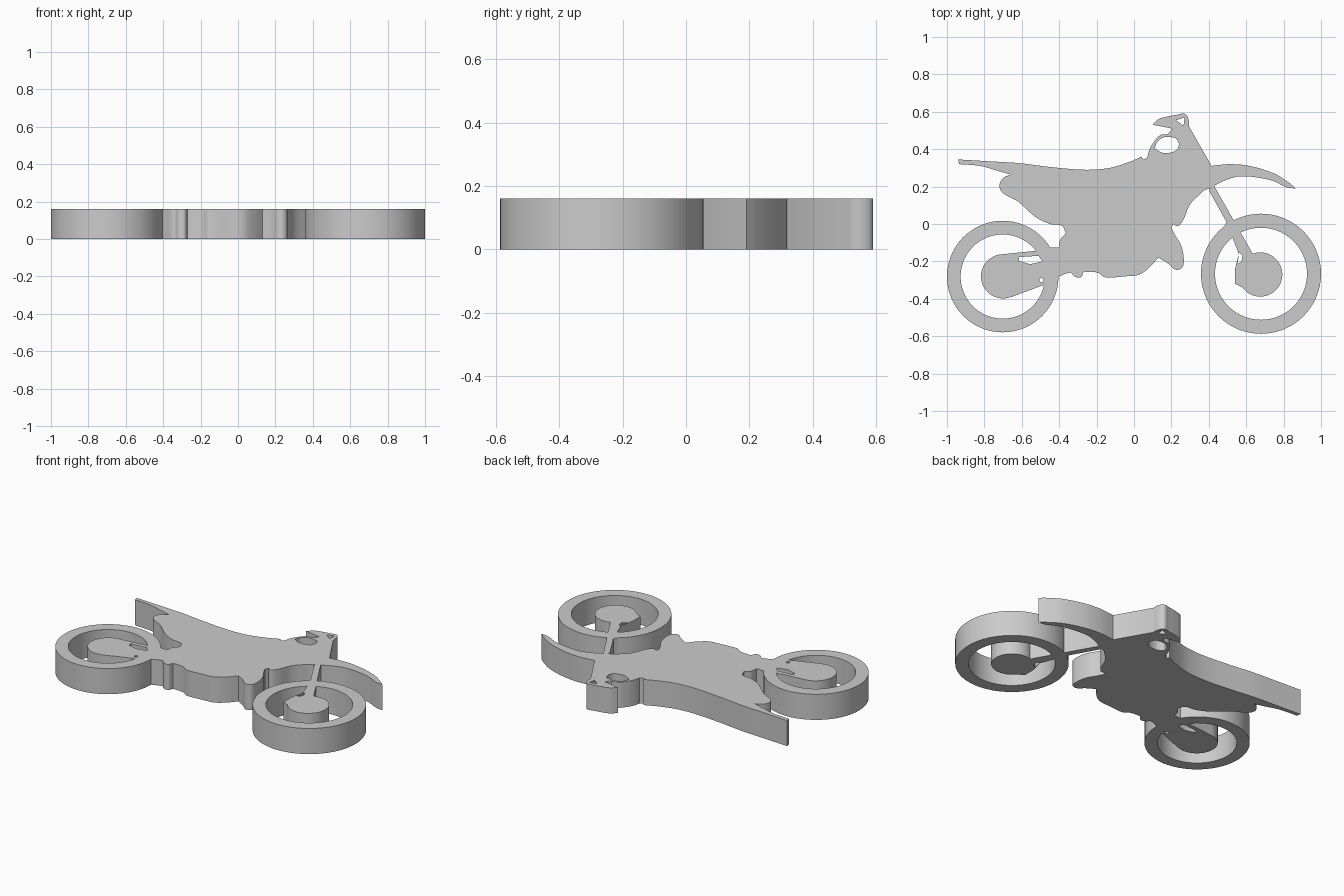
import bpy
import bmesh
from math import cos, sin, tau, radians
from mathutils import Vector
from mathutils.geometry import delaunay_2d_cdt, interpolate_bezier

THICKNESS = 0.16
UNIT = 0.01          # outlines are drawn in hundredths
CURVE_STEPS = 6
SOLID, CUT = True, False

old_cube = bpy.data.objects.get("Cube")
if old_cube:
    bpy.data.objects.remove(old_cube, do_unlink=True)


def smooth_run(points):
    """Smooth open curve through the points, without its first point."""
    if len(points) == 2:
        return points[1:]
    last = len(points) - 1
    tangents = [(points[min(i + 1, last)] - points[max(i - 1, 0)]).normalized()
                for i in range(last + 1)]
    result = []
    for i in range(last):
        start, end = points[i], points[i + 1]
        reach = (end - start).length / 3
        curve = interpolate_bezier(start, start + tangents[i] * reach,
                                   end - tangents[i + 1] * reach, end,
                                   CURVE_STEPS)
        result.extend(curve[1:])
    return result


def outline(*runs):
    """Closed outline of smooth runs that meet in sharp corners."""
    runs = [[Vector(p) * UNIT for p in run] for run in runs]
    points, corner = [], runs[-1][-1]
    for run in runs:
        points.extend(smooth_run([corner] + run))
        corner = run[-1]
    return [Vector((p[0], p[1])) for p in points]


def polygon(*points):
    """Closed outline with straight sides."""
    return outline(*[[p] for p in points])


def circle(centre, radius, sides=72):
    middle = Vector(centre) * UNIT
    return [middle + Vector((cos(tau * i / sides), sin(tau * i / sides)))
            * radius * UNIT for i in range(sides)]


def signed_area(points):
    return sum(a.cross(b) for a, b in zip(points, points[1:] + points[:1]))


def build_plate(name, layers, material):
    """Merge the layers in order, later ones winning, and extrude the result."""
    verts, faces = [], []
    for shape, _ in layers:
        if signed_area(shape) < 0:
            shape = shape[::-1]
        faces.append(list(range(len(verts), len(verts) + len(shape))))
        verts.extend(shape)
    flat, _, triangles, _, _, sources = delaunay_2d_cdt(verts, [], faces, 1, 1e-5)

    bm = bmesh.new()
    corners = [bm.verts.new((p.x, p.y, 0)) for p in flat]
    for triangle, source in zip(triangles, sources):
        if source and layers[max(source)][1] is SOLID:
            bm.faces.new([corners[i] for i in triangle])
    loose = [v for v in bm.verts if not v.link_faces]
    bmesh.ops.delete(bm, geom=loose, context='VERTS')

    # Raise a copy of the flat shape to make the top and the side walls
    extruded = bmesh.ops.extrude_face_region(bm, geom=bm.faces[:],
                                             use_keep_orig=True)
    raised = [g for g in extruded["geom"] if isinstance(g, bmesh.types.BMVert)]
    bmesh.ops.translate(bm, verts=raised, vec=(0, 0, THICKNESS))
    bmesh.ops.recalc_face_normals(bm, faces=bm.faces[:])

    mesh = bpy.data.meshes.new(name)
    bm.to_mesh(mesh)
    bm.free()
    mesh.materials.append(material)
    plate = bpy.data.objects.new(name, mesh)
    bpy.context.collection.objects.link(plate)
    bpy.ops.object.select_all(action='DESELECT')
    plate.select_set(True)
    bpy.context.view_layer.objects.active = plate
    bpy.ops.object.shade_smooth_by_angle(angle=radians(30))
    return plate


def make_material(name, colour):
    material = bpy.data.materials.new(name)
    material.use_nodes = True
    material.diffuse_color = colour
    material.node_tree.nodes["Principled BSDF"].inputs["Base Color"].default_value = colour
    return material


# Wheels: tyre discs with open centres, and hubs
rear_axle, front_axle = (-70.2, -28.1), (67.9, -26.6)
rear_tyre, rear_opening = circle(rear_axle, 29.8), circle(rear_axle, 22.5)
front_tyre, front_opening = circle(front_axle, 32.1), circle(front_axle, 24.6)
rear_hub = circle((-70, -28), 11.8)
front_hub = circle((67.5, -27), 11.8)

# Swingarm reaching from the rear hub to the engine, with its gaps
swingarm = polygon((-71.5, -16.3), (-52, -14.3), (-44, -14), (-44, -31),
                   (-48, -32.5), (-66, -39.2), (-70, -28))
swingarm_slot = polygon((-61.5, -17.7), (-51, -17), (-49, -20), (-55.5, -21.5),
                        (-61.5, -19.7))
swingarm_notch = circle((-49.5, -30), 1.1, 12)

# Tail, seat, tank and engine
body = outline(
    [(-77, 33.5), (-61, 32.5), (-45, 30.5), (-26, 29), (-13, 30), (-3, 33), (4, 36)],
    [(5, 34.5)], [(7, 35.5)], [(30, 40)], [(41, 31)], [(43, 20)], [(37.5, 18)],
    [(30, 10.5), (27, 3.5), (24.5, -0.5), (22.5, -1), (21, 0)],
    [(20, -2)],
    [(22, -6), (25, -11), (26.5, -17), (26, -23), (22.5, -24.5), (18, -21), (13, -18)],
    [(8.5, -23), (3, -27), (-5, -28), (-15.5, -28.5), (-19.5, -26), (-27, -25.5)],
    [(-28.5, -28.5), (-32, -28), (-34, -26), (-40, -28)],
    [(-45, -30)], [(-45, -12.5)], [(-40, -12.5)],
    [(-39.5, -8.5), (-36.5, -5)],
    [(-38.5, -1), (-45, 0), (-53, 4), (-62, 12), (-70, 16.5), (-72, 20.5),
     (-70, 24.5), (-66, 26.5)],
    [(-71.5, 28), (-82, 31), (-93.5, 32)],
    [(-94, 34.5)])

# Steering head and handlebar, with the openings around the bar
steering_head = outline(
    [(8, 39), (10, 43), (14, 47.5), (18, 48)], [(20.5, 51)],
    [(15.5, 52), (10, 53)],
    [(13, 56), (18, 57.5), (23.5, 58.5), (27, 59), (29, 56.5), (29.5, 52)],
    [(41.5, 31)], [(30, 25)], [(7, 35)])
bar_opening = outline(
    [(12.5, 44), (16.5, 46.5), (22.5, 46)],
    [(24, 42.5), (22, 39), (15.5, 38), (11, 40.5)])
grip_opening = polygon((22.5, 55.5), (27, 57), (26.5, 52.5))

# Front mudguard
mudguard = outline(
    [(51, 32), (62, 31), (75, 27), (83, 22), (86.5, 19)],
    [(82, 19.5), (73, 23.5), (57, 25.5), (48, 23), (43, 20.5)],
    [(38, 25)], [(41, 31)])

# Front fork and its foot beside the hub
fork = polygon((42.5, 21), (63.5, -16), (68, -25), (59, -34.5), (54, -32),
               (54, -24), (56, -16), (52, -5.5), (47.5, -2.5), (49.5, 1), (40, 18))
fork_slot = polygon((56.2, -15), (58, -17), (57.5, -20), (55.3, -21.5))

grey = make_material("plain grey", (0.6, 0.6, 0.6, 1))
build_plate("motorbike_plate", [
    (rear_tyre, SOLID), (rear_opening, CUT),
    (front_tyre, SOLID), (front_opening, CUT),
    (swingarm, SOLID), (rear_hub, SOLID),
    (swingarm_slot, CUT), (swingarm_notch, CUT),
    (body, SOLID), (steering_head, SOLID),
    (bar_opening, CUT), (grip_opening, CUT),
    (mudguard, SOLID), (fork, SOLID), (fork_slot, CUT), (front_hub, SOLID),
], grey)
